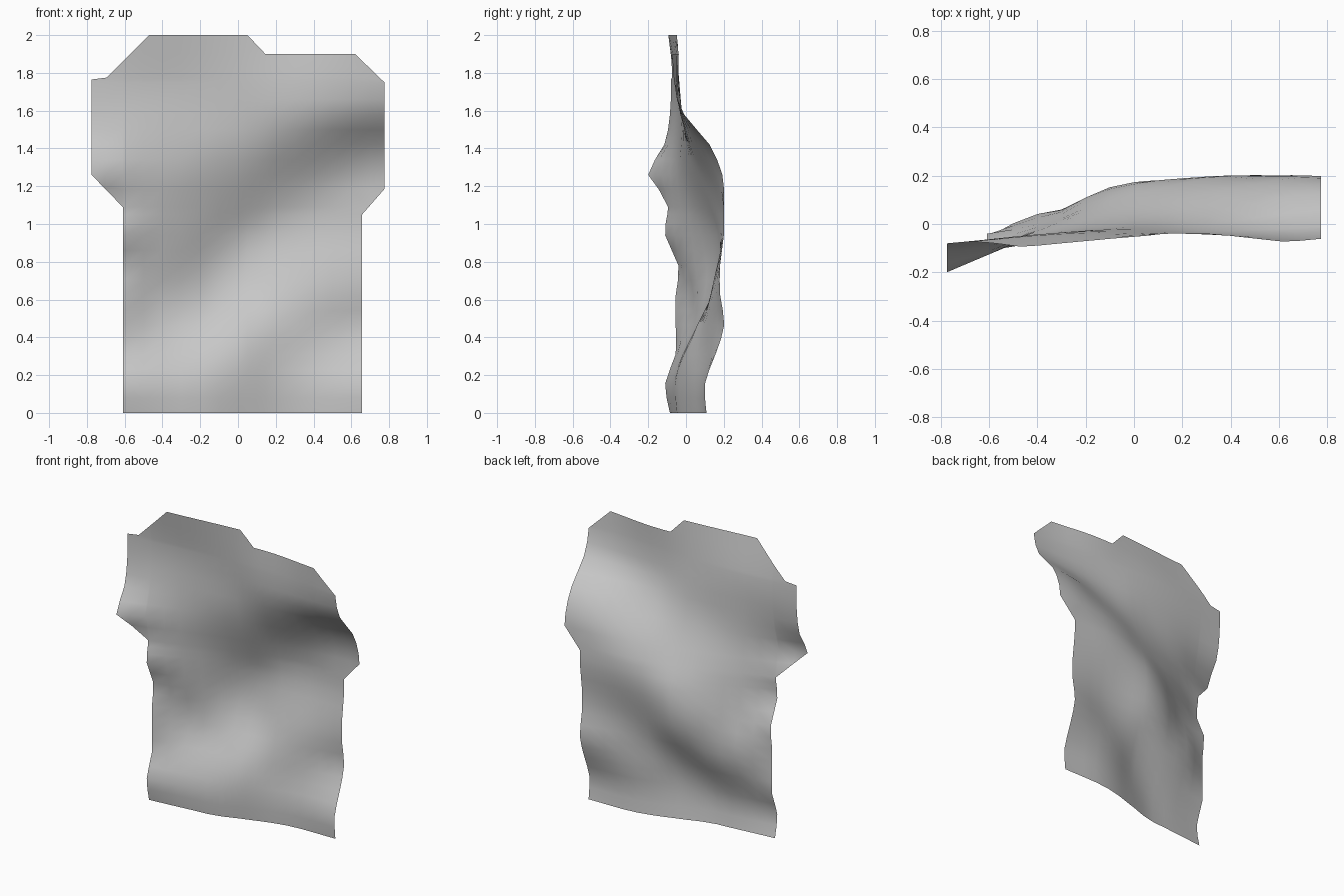
import bpy, bmesh

# Depth (y) control grid of the rippled cloth: rows go up in z, columns go right in x
XS = [-0.775, -0.61, -0.45, -0.3, -0.15, 0.0, 0.3, 0.64, 0.775]
ZS = [0, .155, .31, .465, .62, .78, .94, 1.1, 1.26, 1.42, 1.58, 1.74, 2.0]
COLUMNS = [
    [-.09, -.11, -.06, -.06, -.06, -.05, -.11, -.12, -.20, -.115, -.085, -.08, -.09],
    [-.085, -.11, -.055, -.055, -.055, -.04, -.11, -.095, -.13, -.095, -.07, -.065, -.095],
    [-.07, -.085, -.04, .01, .028, -.01, -.035, -.05, -.065, -.06, -.05, -.05, -.093],
    [-.055, -.065, -.02, .045, .06, .05, .03, .01, -.025, -.035, -.035, -.04, -.08],
    [-.04, -.05, -.015, .06, .115, .135, .105, .06, .012, -.02, -.025, -.035, -.066],
    [.01, -.005, .005, .06, .135, .17, .165, .11, .045, .0, -.02, -.035, -.053],
    [.095, .09, .11, .115, .13, .165, .195, .185, .125, .035, -.03, -.043, -.035],
    [.108, .10, .155, .20, .18, .18, .20, .20, .19, .115, -.02, -.06, -.08],
    [.11, .10, .155, .20, .18, .18, .20, .20, .19, .125, -.01, -.06, -.06],
]
# Left and right edges of the front silhouette (x, z)
LEFT = [(-.61, 0), (-.61, 1.09), (-.775, 1.26), (-.775, 1.765), (-.695, 1.775), (-.47, 2)]
RIGHT = [(.657, 0), (.657, 1.05), (.775, 1.185), (.775, 1.75), (.62, 1.9)]
TOP_RIGHT = [(.145, 1.9), (.05, 2)]


def spline(ts, vs, t):
    """Cubic Hermite interpolation through uneven samples."""
    n = len(ts)
    i = 0
    while i < n - 2 and t > ts[i + 1]:
        i += 1

    def slope(k):
        a, b = max(k - 1, 0), min(k + 1, n - 1)
        return (vs[b] - vs[a]) / (ts[b] - ts[a])
    h = ts[i + 1] - ts[i]
    u = min(max((t - ts[i]) / h, 0), 1)
    return ((2*u**3 - 3*u**2 + 1) * vs[i] + (u**3 - 2*u**2 + u) * h * slope(i)
            + (3*u**2 - 2*u**3) * vs[i + 1] + (u**3 - u**2) * h * slope(i + 1))


def depth(x, z):
    return spline(XS, [spline(ZS, col, z) for col in COLUMNS], x)


def edge_x(path, z):
    """x of a silhouette edge at height z."""
    for (xa, za), (xb, zb) in zip(path, path[1:]):
        if z <= zb:
            return xa + (xb - xa) * (z - za) / (zb - za)
    return path[-1][0]


# Flat sheet made of horizontal strips that follow the silhouette
bm = bmesh.new()
levels = [0, .08, .155, .23, .31, .39, .465, .54, .62, .7, .78, .86, .94, 1.0, 1.05, 1.09,
          1.185, 1.26, 1.34, 1.42, 1.5, 1.58, 1.66, 1.75, 1.765, 1.775, 1.83, 1.9, 2.0]
for low, high in zip(levels, levels[1:]):
    side = TOP_RIGHT if low >= 1.9 else RIGHT
    corners = [(edge_x(LEFT, low), low), (edge_x(side, low), low),
               (edge_x(side, high), high), (edge_x(LEFT, high), high)]
    bm.faces.new([bm.verts.new((x, 0, z)) for x, z in corners])

# Slice the strips into columns
for x in [i * 0.1 for i in range(-7, 8)] + [-.61, .145, .05]:
    bmesh.ops.bisect_plane(bm, geom=bm.verts[:] + bm.edges[:] + bm.faces[:], dist=1e-5,
                           plane_co=(x, 0, 0), plane_no=(1, 0, 0))
bmesh.ops.remove_doubles(bm, verts=bm.verts[:], dist=1e-4)

# Ripple the sheet
for v in bm.verts:
    v.co.y = depth(v.co.x, v.co.z)
for f in bm.faces:
    f.normal_update()
    if f.normal.y > 0:
        f.normal_flip()
    f.smooth = True

mesh = bpy.data.meshes.new("cloth_sheet")
bm.to_mesh(mesh)
bm.free()
sheet = bpy.data.objects.new("cloth_sheet", mesh)
bpy.context.collection.objects.link(sheet)
